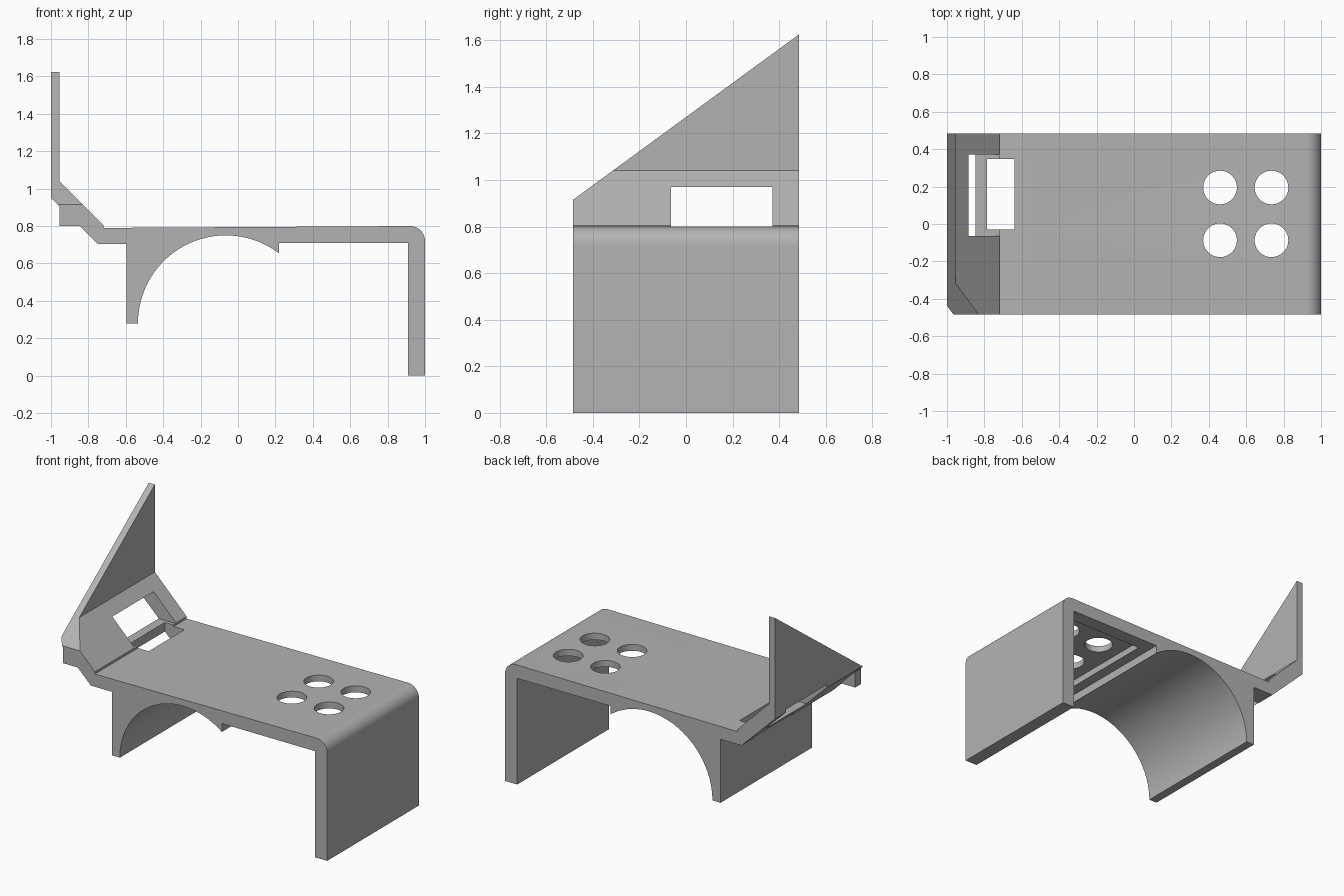
import bpy, bmesh, math
from mathutils import Vector

if "Cube" in bpy.data.objects:
    bpy.data.objects.remove(bpy.data.objects["Cube"])

HALF = 0.485          # half depth of the bracket
grey = bpy.data.materials.new("plain grey")
grey.use_nodes = True
grey.diffuse_color = (0.45, 0.45, 0.45, 1)
grey.node_tree.nodes["Principled BSDF"].inputs["Base Color"].default_value = grey.diffuse_color


def arc(cx, cz, r, start, end, n):
    """Points on a circular arc, angles in degrees."""
    angles = [math.radians(start + (end - start) * i / n) for i in range(n + 1)]
    return [(cx + r * math.cos(a), cz + r * math.sin(a)) for a in angles]


def prism(name, points, lo, hi, axis="y"):
    """Extrude a closed outline along one axis from lo to hi."""
    place = {"x": lambda a, b, t: (t, a, b),
             "y": lambda a, b, t: (a, t, b),
             "z": lambda a, b, t: (a, b, t)}[axis]
    bm = bmesh.new()
    face = bm.faces.new([bm.verts.new(place(a, b, lo)) for a, b in points])
    out = bmesh.ops.extrude_face_region(bm, geom=[face])
    verts = [g for g in out["geom"] if isinstance(g, bmesh.types.BMVert)]
    bmesh.ops.translate(bm, verts=verts, vec=Vector(place(0, 0, hi - lo)))
    bmesh.ops.recalc_face_normals(bm, faces=bm.faces)
    mesh = bpy.data.meshes.new(name)
    bm.to_mesh(mesh)
    bm.free()
    mesh.materials.append(grey)
    obj = bpy.data.objects.new(name, mesh)
    bpy.context.collection.objects.link(obj)
    return obj


def box(name, x, y, z):
    return prism(name, [(x[0], z[0]), (x[1], z[0]), (x[1], z[1]), (x[0], z[1])], *y)


def cut(target, cutter):
    """Subtract the cutter, then remove it."""
    cutter.hide_render = True
    mod = target.modifiers.new("cut", "BOOLEAN")
    mod.operation = "DIFFERENCE"
    mod.solver = "EXACT"
    mod.object = cutter
    bpy.context.view_layer.objects.active = target
    bpy.ops.object.modifier_apply(modifier=mod.name)
    bpy.data.objects.remove(cutter)


# Side outline: leg, deck, angled flap, upright plate and curved saddle
outline = [(0.91, 0), (1, 0)]
outline += arc(0.92, 0.72, 0.08, 0, 90, 12)
outline += [(-0.72, 0.79), (-0.72, 0.805), (-0.955, 1.04), (-0.955, 1.625),
            (-1, 1.625), (-1, 0.95), (-0.75, 0.705), (-0.595, 0.705), (-0.595, 0.28)]
outline += arc(-0.065, 0.28, 0.47, 180, 52.7, 48)
outline += [(0.22, 0.71), (0.91, 0.71)]
bracket = prism("bracket", outline, -HALF, HALF)

# Sloping top edge of the plate and flap
cut(bracket, prism("slope_cutter", [(-HALF - 0.1, 0.842), (HALF + 0.1, 1.698),
                                    (HALF + 0.1, 2), (-HALF - 0.1, 2)], -1.2, -0.6, "x"))

# Window through the flap and slot through the deck
cut(bracket, box("window_cutter", (-1.1, -0.7), (-0.065, 0.372), (0.8, 0.97)))
cut(bracket, box("slot_cutter", (-0.785, -0.64), (-0.03, 0.348), (0.6, 0.9)))

# Shallow pocket under the deck
cut(bracket, box("pocket_cutter", (0.29, 0.91), (-0.39, 0.39), (0.6, 0.755)))

# Four round holes
for x in (0.46, 0.735):
    for y in (-0.087, 0.195):
        cut(bracket, prism("hole_cutter", arc(x, y, 0.09, 0, 352.5, 47), 0.68, 0.9, "z"))

# Small lug under the front end of the flap
lug = prism("front_lug", [(-0.955, 0.8), (-0.835, 0.8), (-0.835, 0.905), (-0.955, 0.915)],
            -HALF, -0.425)

# Smooth the curved surfaces and keep the edges sharp
bpy.ops.object.select_all(action="DESELECT")
for obj in (bracket, lug):
    obj.select_set(True)
bpy.context.view_layer.objects.active = bracket
bpy.ops.object.shade_smooth_by_angle(angle=math.radians(25))
